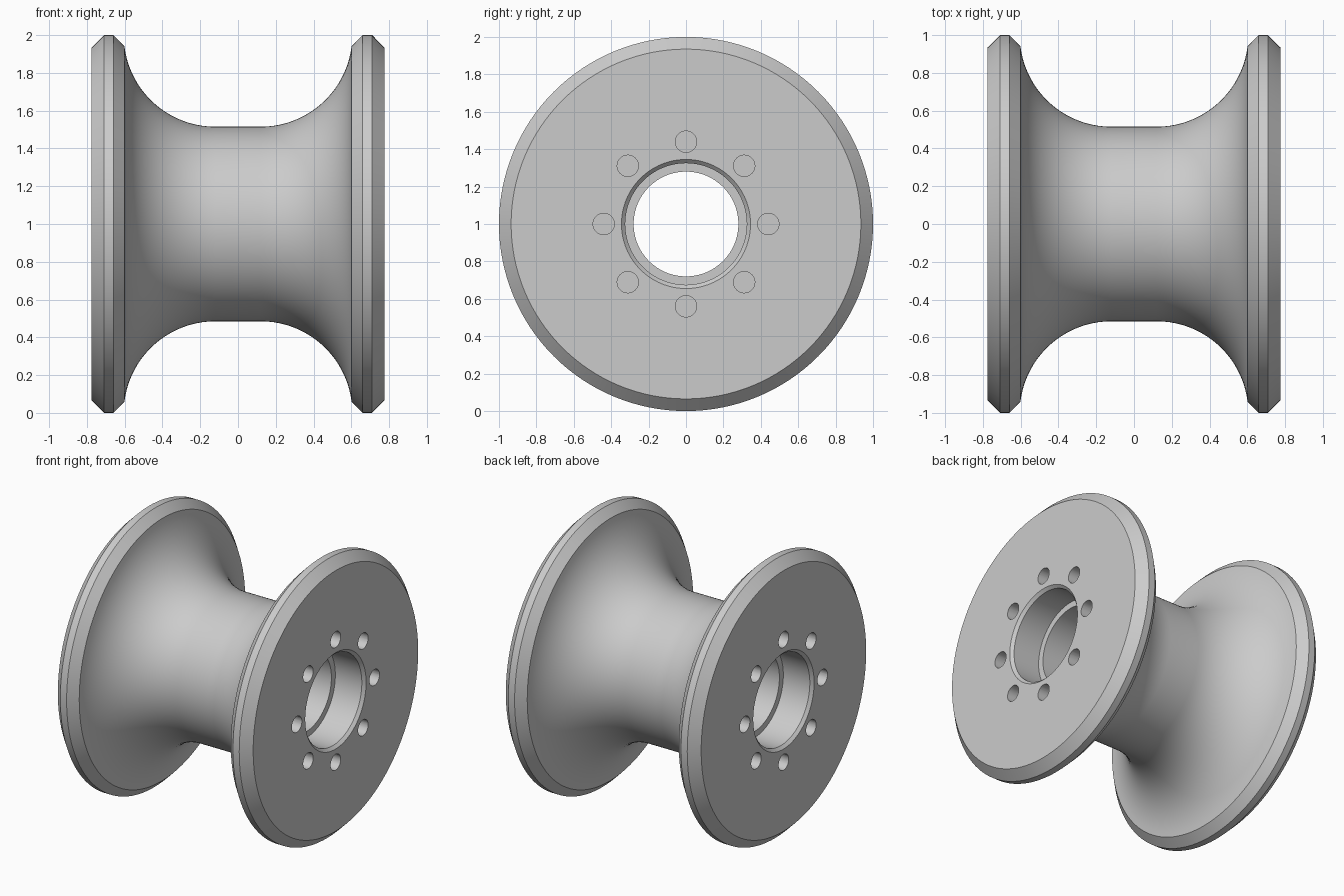
import bpy, bmesh, math
from mathutils import Matrix, Vector

default = bpy.data.objects.get("Cube")
if default:
    bpy.data.objects.remove(default, do_unlink=True)

SEGMENTS = 128
HALF_WIDTH = 0.775
AXIS_HEIGHT = 1.0

# One plain grey metal
metal = bpy.data.materials.new("grey_metal")
metal.use_nodes = True
grey = (0.6, 0.6, 0.6, 1)
metal.diffuse_color = grey
metal.node_tree.nodes["Principled BSDF"].inputs["Base Color"].default_value = grey


def make_object(name, bm):
    bmesh.ops.recalc_face_normals(bm, faces=bm.faces)
    mesh = bpy.data.meshes.new(name)
    bm.to_mesh(mesh)
    bm.free()
    mesh.materials.append(metal)
    obj = bpy.data.objects.new(name, mesh)
    bpy.context.collection.objects.link(obj)
    obj.location.z = AXIS_HEIGHT
    return obj


# Half profile (x along the axle, radius): concave throat, bevelled rim, stepped bore
throat_x, throat_r = 0.12, 0.485
half = []
for i in range(21):
    a = math.radians(83) * i / 20
    half.append((throat_x + throat_r * math.sin(a), 1.0 - throat_r * math.cos(a)))
half += [(0.66, 1.0), (0.71, 1.0), (HALF_WIDTH, 0.935),
         (HALF_WIDTH, 0.345), (0.755, 0.325), (0.545, 0.325), (0.545, 0.28)]
profile = half + [(-x, r) for x, r in reversed(half)]

# Roller: the closed profile turned about the x axis
bm = bmesh.new()
verts = [bm.verts.new((x, 0, r)) for x, r in profile]
edges = [bm.edges.new((verts[i], verts[i - 1])) for i in range(len(verts))]
bmesh.ops.spin(bm, geom=verts + edges, cent=(0, 0, 0), axis=(1, 0, 0),
               angle=math.tau, steps=SEGMENTS, use_merge=True)
bmesh.ops.remove_doubles(bm, verts=bm.verts, dist=0.0001)
roller = make_object("roller", bm)

# Ring of eight blind bolt holes in each end face
bm = bmesh.new()
for side in (-1, 1):
    for i in range(8):
        a = math.tau * i / 8
        spot = Vector((side * HALF_WIDTH, 0.44 * math.cos(a), 0.44 * math.sin(a)))
        bmesh.ops.create_cone(bm, cap_ends=True, segments=32, radius1=0.057,
                              radius2=0.057, depth=0.4,
                              matrix=Matrix.Translation(spot) @ Matrix.Rotation(math.pi / 2, 4, "Y"))
cutter = make_object("bolt_hole_cutter", bm)
cutter.hide_render = True

cut = roller.modifiers.new("bolt_holes", "BOOLEAN")
cut.operation = "DIFFERENCE"
cut.solver = "EXACT"
cut.object = cutter

bpy.ops.object.select_all(action="DESELECT")
roller.select_set(True)
bpy.context.view_layer.objects.active = roller
bpy.ops.object.modifier_apply(modifier=cut.name)
bpy.data.objects.remove(cutter, do_unlink=True)
bpy.ops.object.shade_smooth_by_angle(angle=math.radians(25))
